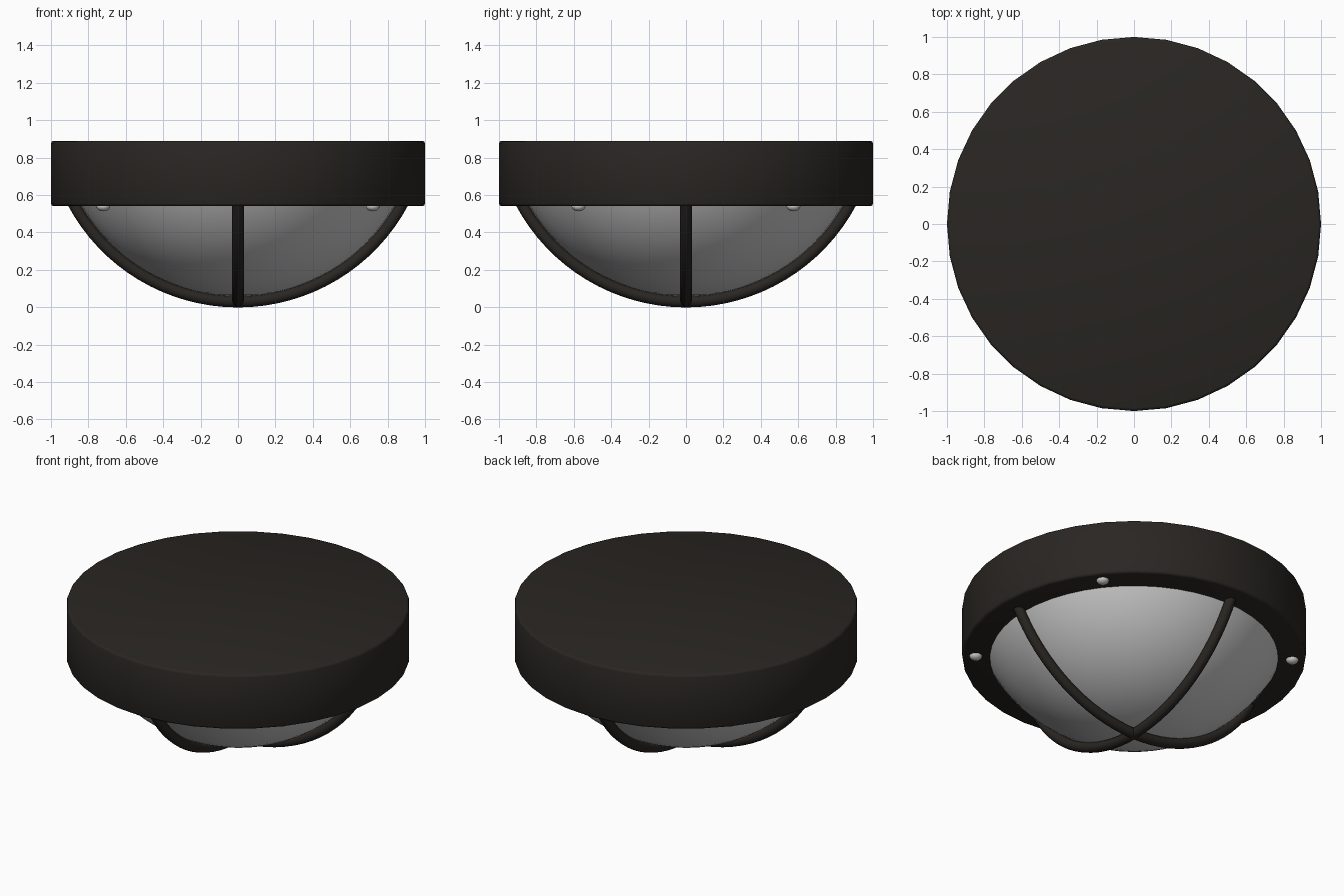
import bpy, bmesh, math
from mathutils import Matrix, Vector

if "Cube" in bpy.data.objects:
    bpy.data.objects.remove(bpy.data.objects["Cube"])

CENTRE_Z = 1.03          # centre of the sphere that shapes glass and guard
RIM_Z, TOP_Z = 0.54, 0.89


def material(name, rgb):
    m = bpy.data.materials.new(name)
    m.diffuse_color = (*rgb, 1)
    m.use_nodes = True
    m.node_tree.nodes["Principled BSDF"].inputs["Base Color"].default_value = m.diffuse_color
    return m


def add_object(name, bm, mat=None, angle=35):
    bmesh.ops.recalc_face_normals(bm, faces=bm.faces)
    me = bpy.data.meshes.new(name)
    bm.to_mesh(me)
    bm.free()
    ob = bpy.data.objects.new(name, me)
    bpy.context.collection.objects.link(ob)
    if mat:
        me.materials.append(mat)
    bpy.ops.object.select_all(action='DESELECT')
    ob.select_set(True)
    bpy.context.view_layer.objects.active = ob
    bpy.ops.object.shade_smooth_by_angle(angle=math.radians(angle))
    return ob


dark = material("dark_bronze", (0.022, 0.019, 0.016))

# Housing drum with softened rims
bm = bmesh.new()
bmesh.ops.create_cone(bm, cap_ends=True, segments=36, radius1=1, radius2=1,
                      depth=TOP_Z - RIM_Z,
                      matrix=Matrix.Translation((0, 0, (TOP_Z + RIM_Z) / 2)))
rims = [e for e in bm.edges if abs(e.verts[0].co.z - e.verts[1].co.z) < 1e-4]
bmesh.ops.bevel(bm, geom=rims, offset=0.015, segments=2, profile=0.5,
                affect='EDGES')
add_object("housing", bm, dark, 50)

# Glass bowl: lower cap of a sphere, tucked into the housing
bm = bmesh.new()
bmesh.ops.create_uvsphere(bm, u_segments=48, v_segments=48, radius=0.972,
                          matrix=Matrix.Translation((0, 0, CENTRE_Z)))
bmesh.ops.bisect_plane(bm, geom=bm.verts[:] + bm.edges[:] + bm.faces[:],
                       plane_co=(0, 0, RIM_Z + 0.01), plane_no=(0, 0, 1),
                       clear_outer=True)
add_object("glass_bowl", bm, None, 60)


# Guard bars: round tube swept along an arc under the bowl
def guard_bar(name, turn, radius=1.0, tube=0.031, steps=32, sides=12):
    bm = bmesh.new()
    half = math.acos((CENTRE_Z - RIM_Z - 0.02) / radius)
    rings = []
    for i in range(steps + 1):
        a = -half + 2 * half * i / steps
        out = Vector((math.sin(a), 0, -math.cos(a)))
        ring = []
        for j in range(sides):
            t = 2 * math.pi * j / sides
            p = out * (radius + tube * math.cos(t))
            p += Vector((0, tube * math.sin(t), CENTRE_Z))
            ring.append(bm.verts.new(p))
        rings.append(ring)
    for r0, r1 in zip(rings, rings[1:]):
        for j in range(sides):
            k = (j + 1) % sides
            bm.faces.new((r0[j], r0[k], r1[k], r1[j]))
    bm.faces.new(rings[0])
    bm.faces.new(rings[-1])
    bm.transform(Matrix.Rotation(turn, 4, 'Z'))
    add_object(name, bm, dark, 50)


guard_bar("guard_bar_x", 0)
guard_bar("guard_bar_y", math.pi / 2)

# Four domed screw heads under the rim
for i, (sx, sy) in enumerate([(1, 1), (-1, 1), (-1, -1), (1, -1)]):
    bm = bmesh.new()
    place = Matrix.Translation((0.72 * sx, 0.575 * sy, RIM_Z))
    bmesh.ops.create_uvsphere(bm, u_segments=16, v_segments=10, radius=1,
                              matrix=place @ Matrix.Diagonal((0.037, 0.037, 0.027, 1)))
    add_object(f"screw_{i + 1}", bm, None, 60)
